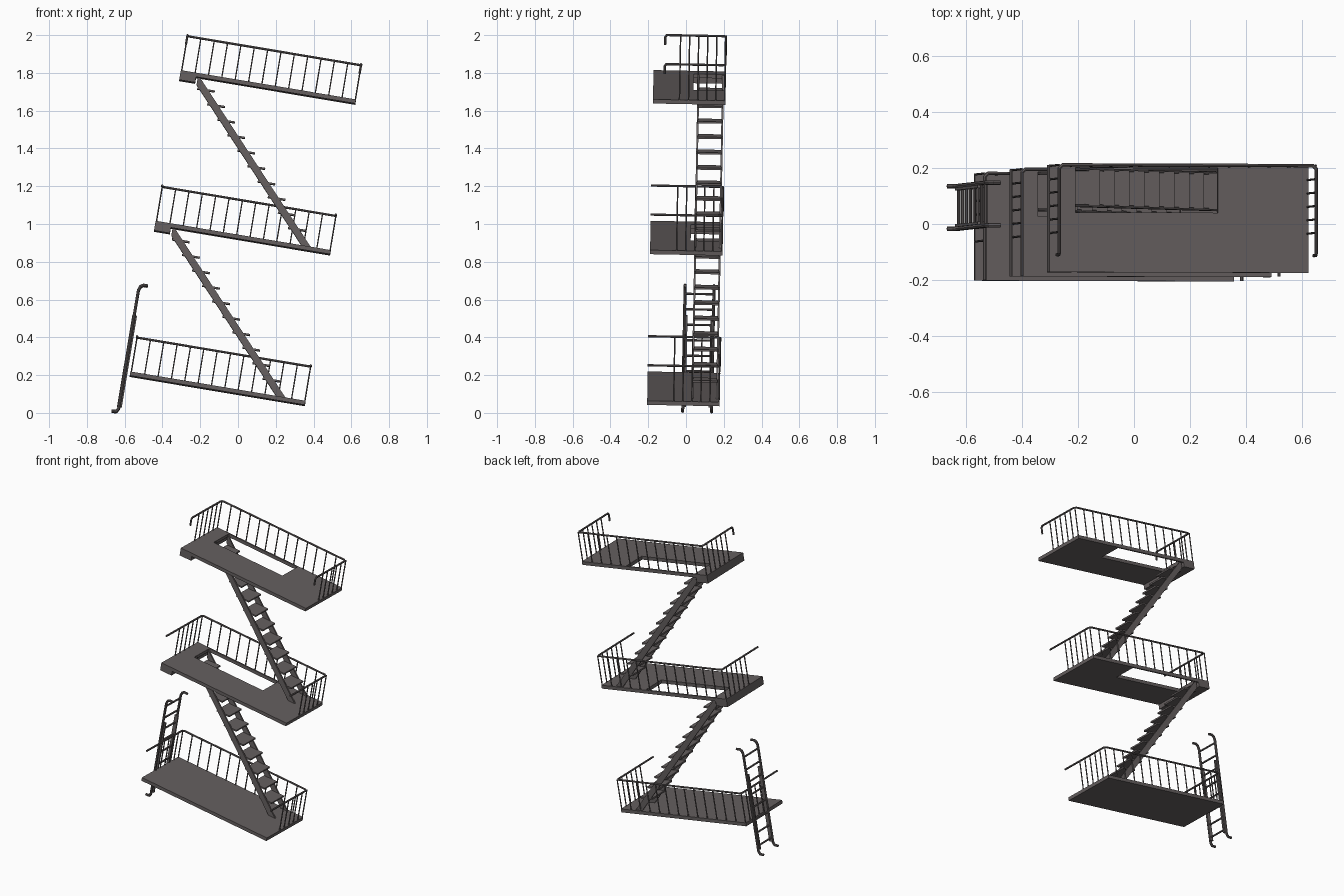
import bpy, bmesh
from math import radians
from mathutils import Matrix, Vector

if "Cube" in bpy.data.objects:
    bpy.data.objects.remove(bpy.data.objects["Cube"])

# The whole structure leans: built upright, then tilted by M
M = (Matrix.Translation((-0.106, -0.012, 0.138))
     @ Matrix.Rotation(radians(-1.1), 4, 'X') @ Matrix.Rotation(radians(9.5), 4, 'Y'))
STEP, HX, HY, RAIL = 0.809, 0.47, 0.192, 0.19

iron = bpy.data.materials.new("dark_iron")
iron.diffuse_color = (0.13, 0.115, 0.115, 1)
iron.use_nodes = True
iron.node_tree.nodes["Principled BSDF"].inputs["Base Color"].default_value = iron.diffuse_color


def box(bm, x0, x1, y0, y1, z0, z1):
    m = Matrix.Translation(((x0 + x1) / 2, (y0 + y1) / 2, (z0 + z1) / 2))
    bmesh.ops.create_cube(bm, size=1, matrix=m @ Matrix.Diagonal((x1 - x0, y1 - y0, z1 - z0, 1)))


def tube(bm, pts, r, sides=8):
    for a, b in zip(pts, pts[1:]):
        a, b = Vector(a), Vector(b)
        d = b - a
        m = Matrix.Translation((a + b) / 2) @ d.to_track_quat('Z', 'Y').to_matrix().to_4x4()
        bmesh.ops.create_cone(bm, cap_ends=True, segments=sides, radius1=r, radius2=r,
                              depth=d.length + r * 0.6, matrix=m)


def prism(bm, outline, axis, a, b):
    """Extrude a 2D outline along z or y."""
    def p(u, v, t):
        return (u, v, t) if axis == 'z' else (u, t, v)
    f = bm.faces.new([bm.verts.new(p(u, v, a)) for u, v in outline])
    new = bmesh.ops.extrude_face_region(bm, geom=[f])['geom']
    bmesh.ops.translate(bm, verts=[g for g in new if isinstance(g, bmesh.types.BMVert)],
                        vec=Vector(p(0, 0, b - a)))


def finish(bm, name, z=0.0):
    bmesh.ops.recalc_face_normals(bm, faces=bm.faces)
    me = bpy.data.meshes.new(name)
    bm.to_mesh(me)
    bm.free()
    me.materials.append(iron)
    ob = bpy.data.objects.new(name, me)
    bpy.context.collection.objects.link(ob)
    ob.matrix_world = M @ Matrix.Translation((0, 0, z))


def platform(level):
    bm = bmesh.new()
    if level == 0:
        box(bm, -HX, HX, -HY, HY, -0.022, 0)
    else:
        # deck with stair opening, thin back edge strip, deep beam at the stair head
        prism(bm, [(-HX, -HY), (HX, -HY), (HX, HY), (0.141, HY), (0.141, 0.022),
                   (-0.376, 0.022), (-0.376, HY), (-HX, HY)], 'z', -0.022, 0)
        box(bm, -0.376, 0.141, HY - 0.01, HY, -0.022, 0)
        box(bm, -HX, -0.385, -HY, HY, -0.052, -0.02)
    finish(bm, "platform", level * STEP)


def railing(level):
    bm = bmesh.new()
    x, y, c = HX - 0.004, HY - 0.004, 0.012
    end = -0.125 if level == 2 else -HY
    # handrail round three sides
    pts = [(-x, end, RAIL), (-x, y - c, RAIL), (-x + c, y, RAIL),
           (x - c, y, RAIL), (x, y - c, RAIL), (x, end, RAIL)]
    if level == 2:
        pts = [(-x, end - 0.008, RAIL - 0.05), (-x, end - 0.008, RAIL - 0.01)] + pts
        pts += [(x, end - 0.008, RAIL - 0.01), (x, end - 0.008, RAIL - 0.05)]
    tube(bm, pts, 0.006)
    # balusters
    for i in range(14):
        px = -x + 2 * x * i / 13
        tube(bm, [(px, y, -0.01), (px, y, RAIL)], 0.0038, 6)
    for s in (-x, x):
        for i in range(1, 6):
            tube(bm, [(s, y - 0.048 * i, -0.01), (s, y - 0.048 * i, RAIL)], 0.0038, 6)
    finish(bm, "railing", level * STEP)


def stairs(level):
    y0, y1 = 0.042, 0.182
    top, foot = (-0.376, STEP - 0.005), (0.365, 0.0)
    bm = bmesh.new()
    for y in (y0, y1 - 0.01):
        prism(bm, [top, foot, (foot[0] - 0.05, 0), (top[0], top[1] - 0.054)], 'y', y, y + 0.01)
    finish(bm, "stair_stringers", level * STEP)
    bm = bmesh.new()
    for k in range(1, 11):
        z = STEP - 0.072 * k
        x = -0.388 + (STEP - z) * 0.918
        box(bm, x - 0.047, x + 0.047, y0 + 0.005, y1 - 0.005, z - 0.01, z)
    finish(bm, "stair_treads", level * STEP)


for level in range(3):
    platform(level)
    railing(level)
    if level < 2:
        stairs(level)

# Drop ladder at the left end: hooked side rails, sliding lower section, rungs
bm = bmesh.new()
for y in (-0.003, 0.15):
    tube(bm, [(-0.532, y, -0.219), (-0.51, y, -0.217), (-0.5, y, -0.2), (-0.5, y, 0.435),
              (-0.492, y, 0.457), (-0.478, y, 0.466), (-0.457, y, 0.466)], 0.008)
finish(bm, "ladder_rails")
bm = bmesh.new()
for y in (0.008, 0.139):
    box(bm, -0.51, -0.485, y - 0.005, y + 0.005, -0.19, 0.3)
finish(bm, "ladder_slide_rails")
bm = bmesh.new()
for i in range(8):
    z = -0.165 + 0.083 * i
    tube(bm, [(-0.5, -0.003, z), (-0.5, 0.15, z)], 0.006)
finish(bm, "ladder_rungs")
